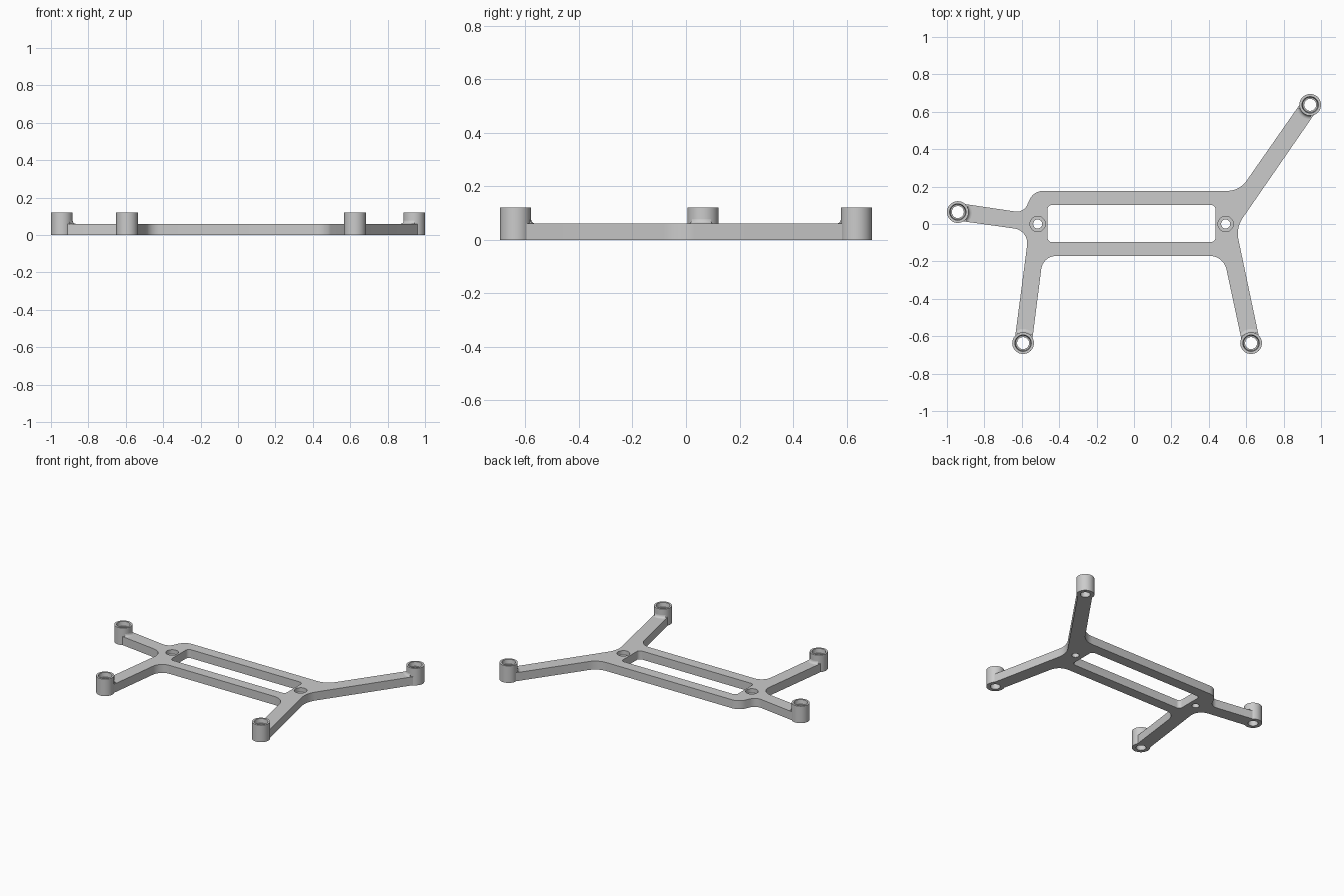
import bpy, bmesh, math
from mathutils import Vector

cube = bpy.data.objects.get("Cube")
if cube:
    bpy.data.objects.remove(cube, do_unlink=True)

GREY = (0.6, 0.6, 0.6, 1)
mat = bpy.data.materials.new("plain grey")
mat.use_nodes = True
mat.diffuse_color = GREY
mat.node_tree.nodes["Principled BSDF"].inputs["Base Color"].default_value = GREY

PLATE, TOP, POST_R = 0.06, 0.12, 0.058


def add_object(name, bm):
    bmesh.ops.recalc_face_normals(bm, faces=bm.faces)
    mesh = bpy.data.meshes.new(name)
    bm.to_mesh(mesh)
    bm.free()
    mesh.materials.append(mat)
    obj = bpy.data.objects.new(name, mesh)
    bpy.context.collection.objects.link(obj)
    return obj


def rounded(corners, steps=8):
    """Outline with each (x, y, radius) corner replaced by a tangent arc."""
    out = []
    for i, (x, y, r) in enumerate(corners):
        p = Vector((x, y))
        if r == 0:
            out.append(p)
            continue
        a = (Vector(corners[i - 1][:2]) - p).normalized()
        b = (Vector(corners[(i + 1) % len(corners)][:2]) - p).normalized()
        half = a.angle(b) / 2
        centre = p + (a + b).normalized() * r / math.sin(half)
        start = (p + a * r / math.tan(half) - centre).normalized()
        end = (p + b * r / math.tan(half) - centre).normalized()
        for k in range(steps + 1):
            out.append(centre + start.slerp(end, k / steps).normalized() * r)
    return out


def prism(name, outline, z0, z1):
    bm = bmesh.new()
    low = [bm.verts.new((p.x, p.y, z0)) for p in outline]
    high = [bm.verts.new((p.x, p.y, z1)) for p in outline]
    bm.faces.new(low[::-1])
    bm.faces.new(high)
    for i in range(len(low)):
        bm.faces.new((low[i - 1], low[i], high[i], high[i - 1]))
    return add_object(name, bm)


def cylinder(name, at, radius, z0, z1):
    ring = [Vector((at[0] + radius * math.cos(math.tau * k / 40),
                    at[1] + radius * math.sin(math.tau * k / 40))) for k in range(40)]
    return prism(name, ring, z0, z1)


def lathe(name, profile, at, middle=0, sweep=math.tau, steps=40):
    """Revolve a closed (radius, z) profile around a vertical axis."""
    full = sweep > 6.28
    bm = bmesh.new()
    rings = []
    for i in range(steps if full else steps + 1):
        a = middle - sweep / 2 + sweep * i / steps
        rings.append([bm.verts.new((at[0] + r * math.cos(a), at[1] + r * math.sin(a), z))
                      for r, z in profile])
    for i in range(steps):
        p, q = rings[i], rings[(i + 1) % len(rings)]
        for j in range(len(profile)):
            bm.faces.new((p[j - 1], q[j - 1], q[j], p[j]))
    if not full:
        bm.faces.new(rings[0])
        bm.faces.new(rings[-1])
    return add_object(name, bm)


# Frame plate: body and four arms in one outline
frame = prism("frame_plate", rounded([
    (-0.537, 0.177, 0.08), (-0.59, 0.06, 0.06),
    (-0.94, 0.112, 0), (-0.94, 0.018, 0),
    (-0.561, -0.035, 0.08),
    (-0.64, -0.637, 0), (-0.546, -0.637, 0),
    (-0.487, -0.171, 0.08), (0.479, -0.171, 0.09),
    (0.579, -0.637, 0), (0.675, -0.637, 0),
    (0.545, -0.02, 0.15),
    (0.98, 0.61, 0), (0.904, 0.664, 0),
    (0.564, 0.177, 0.125)]), 0, PLATE)

# Posts: centre and direction of the arm leading back to the body
posts = {
    "left_back": ((0.942, 0.637), (-0.576, -0.818)),
    "left_front": ((0.626, -0.637), (-0.21, 0.978)),
    "right_front": ((-0.593, -0.637), (0.12, 0.992)),
    "right_back": ((-0.942, 0.064), (0.989, -0.14)),
}

# Cutters: the long slot, two stepped screw holes and the post sockets
slot = [(-0.463, 0.102, 0.025), (-0.463, -0.097, 0.025),
        (0.436, -0.097, 0.025), (0.436, 0.102, 0.025)]
cutters = [prism("slot_cutter", rounded(slot), -0.1, 0.2)]
for x in (-0.515, 0.49):
    cutters.append(cylinder("screw_cutter", (x, 0), 0.024, -0.1, 0.2))
    cutters.append(cylinder("screw_head_cutter", (x, 0), 0.041, 0.03, 0.2))
for at, _ in posts.values():
    cutters.append(cylinder("post_cutter", at, POST_R - 0.006, -0.1, 0.2))

for c in cutters:
    mod = frame.modifiers.new(c.name, "BOOLEAN")
    mod.operation, mod.solver, mod.object = "DIFFERENCE", "EXACT", c
graph = bpy.context.evaluated_depsgraph_get()
baked = bpy.data.meshes.new_from_object(frame.evaluated_get(graph))
frame.modifiers.clear()
frame.data = baked
for c in cutters:
    bpy.data.objects.remove(c, do_unlink=True)

# Hollow posts, with a small fillet where each one meets its arm
parts = [frame]
for side, (at, arm) in posts.items():
    parts.append(lathe(side + "_post", [
        (0.032, 0), (POST_R, 0), (POST_R, TOP), (0.044, TOP),
        (0.04, 0.09), (0.032, 0.09)], at))
    f = 0.018
    curve = [(POST_R + f - f * math.cos(t), PLATE + f - f * math.sin(t))
             for t in (math.pi / 2 * k / 5 for k in range(6))]
    parts.append(lathe(side + "_fillet", [(POST_R - 0.004, PLATE - 0.002),
                                          (POST_R - 0.004, PLATE + f)] + curve,
                       at, middle=math.atan2(arm[1], arm[0]), sweep=1.3, steps=12))

# Smooth the curved walls, keep the edges crisp
bpy.ops.object.select_all(action="DESELECT")
for obj in parts:
    obj.select_set(True)
bpy.context.view_layer.objects.active = frame
bpy.ops.object.shade_smooth_by_angle(angle=math.radians(30))
